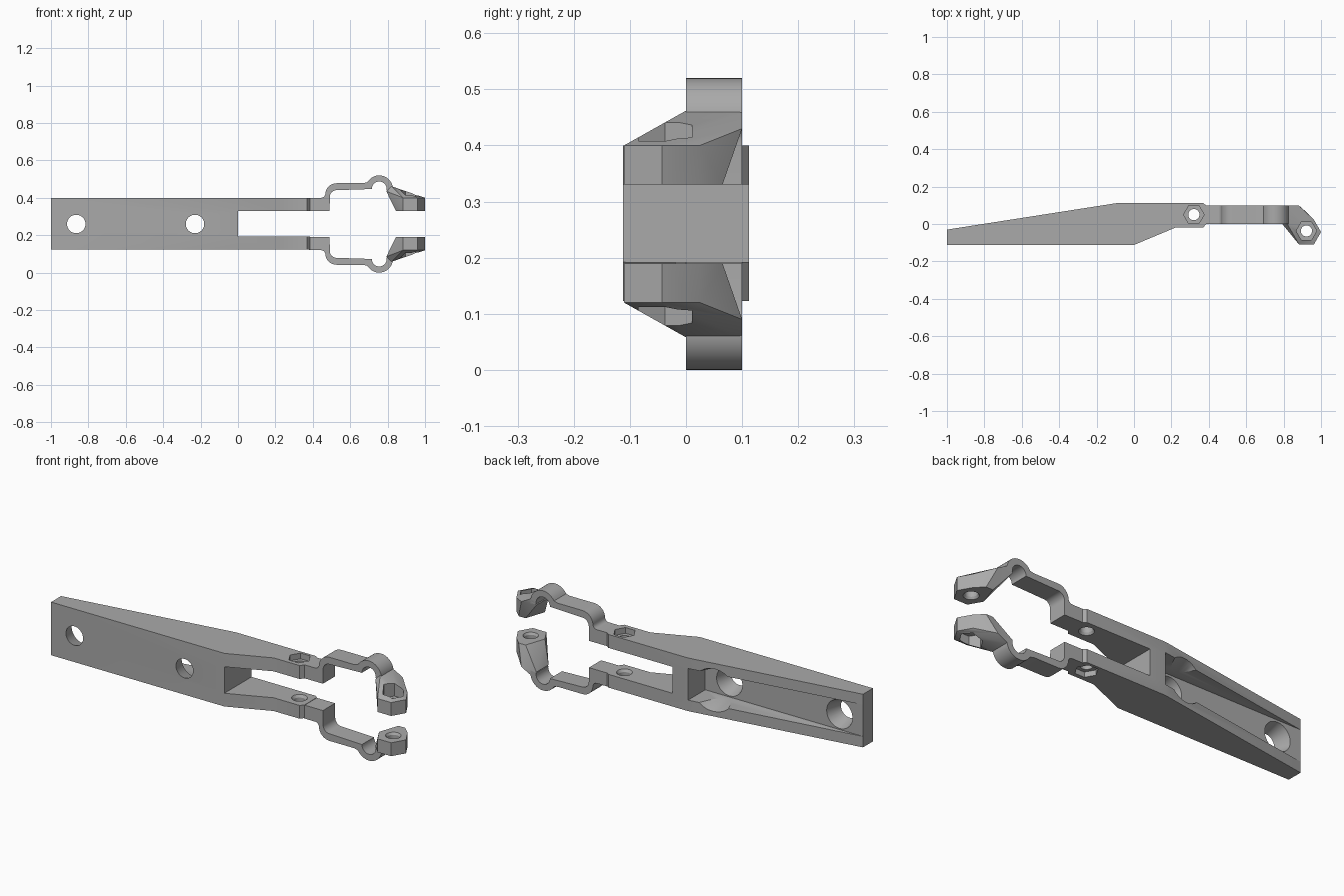
import bpy, bmesh, math
from mathutils import Vector, Matrix

if "Cube" in bpy.data.objects:
    bpy.data.objects.remove(bpy.data.objects["Cube"])

MID = 0.26  # height of the mirror plane

grey = bpy.data.materials.new("plain grey")
grey.use_nodes = True
grey.diffuse_color = (0.4, 0.4, 0.4, 1)
grey.node_tree.nodes["Principled BSDF"].inputs["Base Color"].default_value = (0.4, 0.4, 0.4, 1)


def finish(bm, name):
    bmesh.ops.recalc_face_normals(bm, faces=bm.faces)
    mesh = bpy.data.meshes.new(name)
    bm.to_mesh(mesh)
    bm.free()
    mesh.materials.append(grey)
    obj = bpy.data.objects.new(name, mesh)
    bpy.context.collection.objects.link(obj)
    return obj


def prism(name, outline, place, lo, hi):
    """Extrude an outline; place(a, b, t) maps it into space."""
    bm = bmesh.new()
    face = bm.faces.new([bm.verts.new(place(a, b, lo)) for a, b in outline])
    move = Vector(place(0, 0, hi)) - Vector(place(0, 0, lo))
    out = bmesh.ops.extrude_face_region(bm, geom=[face])["geom"]
    bmesh.ops.translate(bm, vec=move, verts=[v for v in out if isinstance(v, bmesh.types.BMVert)])
    if face.is_valid and not any(len(e.link_faces) == 1 for e in bm.edges):
        pass
    elif face.is_valid is False:
        bmesh.ops.holes_fill(bm, edges=[e for e in bm.edges if e.is_boundary])
    return finish(bm, name)


def hull(name, points):
    bm = bmesh.new()
    verts = [bm.verts.new(p) for p in points]
    out = bmesh.ops.convex_hull(bm, input=verts)
    loose = [v for v in bm.verts if not v.link_faces]
    bmesh.ops.delete(bm, geom=loose, context="VERTS")
    return finish(bm, name)


def cone(center, r1, r2, depth, sides, turn):
    bm = bmesh.new()
    bmesh.ops.create_cone(bm, cap_ends=True, segments=sides, radius1=r1, radius2=r2,
                          depth=depth, matrix=Matrix.Translation(center) @ turn)
    return finish(bm, "cutter")


def cut(obj, cutter):
    mod = obj.modifiers.new("cut", "BOOLEAN")
    mod.operation, mod.solver, mod.object = "DIFFERENCE", "EXACT", cutter
    deps = bpy.context.evaluated_depsgraph_get()
    mesh = bpy.data.meshes.new_from_object(obj.evaluated_get(deps))
    obj.modifiers.clear()
    obj.data = mesh
    bpy.data.objects.remove(cutter)


def arc(cx, cz, r, start, end, steps):
    angles = [math.radians(start + (end - start) * i / steps) for i in range(steps + 1)]
    return [(cx + r * math.cos(a), cz + r * math.sin(a)) for a in angles]


def flat(a, b, t):
    return (a, b, t)


def nut_trap(obj, x, y, r, side):
    """Hexagonal pocket on the outer side plus a chamfered screw hole."""
    z = lambda h: MID + side * (h - MID)
    none = Matrix.Identity(4)
    cut(obj, cone((x, y, z(0.47)), r, r, 0.2, 6, Matrix.Rotation(math.pi / 2, 4, "Z")))
    cut(obj, cone((x, y, z(0.35)), 0.03, 0.03, 0.2, 32, none))
    ends = (0.04, 0.03) if side > 0 else (0.03, 0.04)
    cut(obj, cone((x, y, z(0.333)), *ends, 0.016, 32, none))


# Handle with its two prongs
handle = prism("handle", [(-1, -0.112), (0, -0.112), (0.22, -0.02), (0.37, -0.02),
                          (0.385, 0), (0.385, 0.1), (0.37, 0.112), (-0.09, 0.112),
                          (-1, -0.03)], flat, 0.123, 0.4)
cut(handle, prism("cutter", [(0, -1), (1, -1), (1, 1), (0, 1)], flat, 0.192, 0.33))

# Wedge channel in the back, and tapered mounting holes
cut(handle, prism("cutter", [(-1, -0.03), (-0.09, -0.03), (-0.09, 0.3), (-1, 0.3)],
                  flat, 0.18, 0.345))
for x in (-0.865, -0.23):
    cut(handle, cone((x, 0, MID), 0.047, 0.12, 0.24, 48, Matrix.Rotation(-math.pi / 2, 4, "X")))

# Spring arm profile: step up, bar, round bulge
profile = ([(0.38, 0.4)] + arc(0.445, 0.422, 0.022, -90, 0, 5)
           + arc(0.527, 0.418, 0.06, 180, 90, 8) + [(0.67, 0.478)]
           + arc(0.755, 0.447, 0.073, 150, -10, 16) + arc(0.755, 0.447, 0.04, -10, 180, 16)
           + arc(0.527, 0.405, 0.036, 90, 180, 8) + [(0.49, 0.33), (0.38, 0.33)])

for side, label in ((1, "upper"), (-1, "lower")):
    def flip(x, z, y):
        return (x, y, MID + side * (z - MID))

    nut_trap(handle, 0.32, 0.05, 0.055, side)
    arm = prism(label + "_spring_arm", profile, flip, 0, 0.1)

    # Clamping tip blending the hexagonal pad into the arm
    ring = arc(0.922, -0.043, 0.078, 0, 300, 5)
    pts = [flip(x, h, y) for x, y in ring for h in (0.33, 0.4)]
    pts += [flip(x, h, y) for x, h in ((0.793, 0.435), (0.82, 0.462)) for y in (0, 0.1)]
    pts += [flip(0.88, 0.43, 0.1), flip(0.88, 0.33, 0.065), flip(0.92, 0.33, 0.065)]
    tip = hull(label + "_tip", pts)
    nut_trap(tip, 0.922, -0.037, 0.055, side)
    parts = [arm, tip]
    for obj in parts:
        obj.select_set(True)

# Smooth the curved walls while keeping edges crisp
handle.select_set(True)
for obj in bpy.context.scene.objects:
    if obj.type == "MESH" and obj.data.materials and obj.data.materials[0] == grey:
        obj.select_set(True)
        bpy.context.view_layer.objects.active = obj
bpy.ops.object.shade_smooth_by_angle(angle=math.radians(30))
